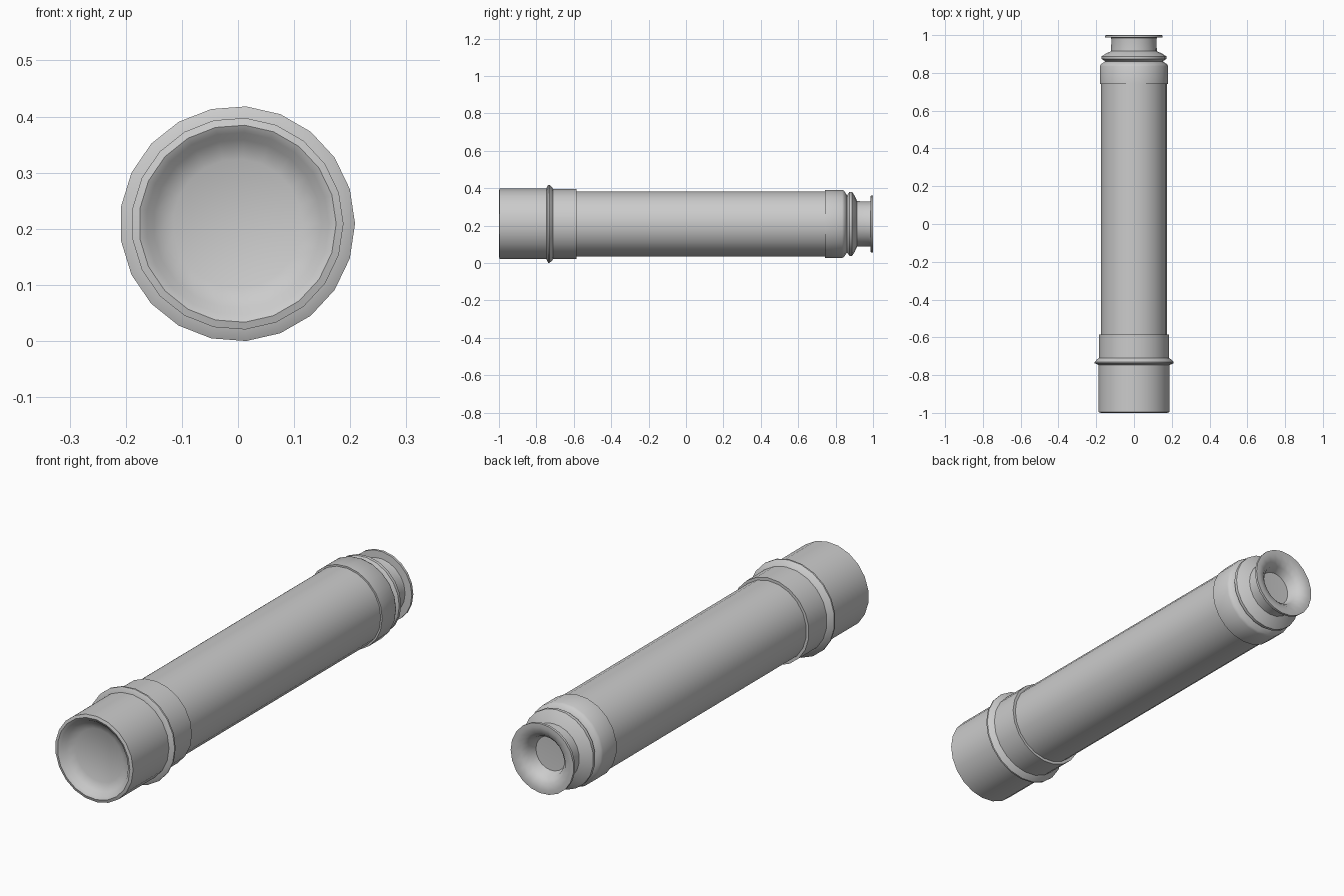
import bpy, bmesh
from math import cos, sin, tau, radians

if "Cube" in bpy.data.objects:
    bpy.data.objects.remove(bpy.data.objects["Cube"])

SIDES = 21
AXIS_X, AXIS_Z = -0.001, 0.209


def lathe(name, profile, angle=40):
    """Revolve (radius, y) points around the telescope's long axis."""
    bm = bmesh.new()
    rings = []
    for r, y in profile:
        if r == 0:
            rings.append([bm.verts.new((AXIS_X, y, AXIS_Z))] * SIDES)
        else:
            rings.append([bm.verts.new((AXIS_X + r * cos(tau * i / SIDES), y,
                                        AXIS_Z + r * sin(tau * i / SIDES)))
                          for i in range(SIDES)])
    for a, b in zip(rings, rings[1:]):
        for i in range(SIDES):
            j = (i + 1) % SIDES
            quad = list(dict.fromkeys((a[i], a[j], b[j], b[i])))
            bm.faces.new(quad)
    bmesh.ops.recalc_face_normals(bm, faces=bm.faces)
    mesh = bpy.data.meshes.new(name)
    bm.to_mesh(mesh)
    bm.free()
    obj = bpy.data.objects.new(name, mesh)
    bpy.context.collection.objects.link(obj)
    bpy.ops.object.select_all(action='DESELECT')
    obj.select_set(True)
    bpy.context.view_layer.objects.active = obj
    bpy.ops.object.shade_smooth_by_angle(angle=radians(angle))
    return obj


# front hood with rounded lip and recessed glass
lathe("objective_hood", [(0, -0.955), (0.115, -0.96), (0.15, -0.975), (0.163, -0.993),
                         (0.176, -1.0), (0.189, -0.996), (0.189, -0.745),
                         (0.150, -0.745), (0, -0.745)])

# raised ring and sleeve behind the hood
lathe("front_collar", [(0, -0.747), (0.189, -0.747), (0.2096, -0.737), (0.2096, -0.73),
                       (0.195, -0.715), (0.187, -0.71), (0.187, -0.585),
                       (0.174, -0.585), (0, -0.585)])

# long main tube
lathe("barrel", [(0, -0.70), (0.1745, -0.70), (0.1745, 0.80), (0, 0.80)])

# sleeve at the eyepiece end
lathe("rear_collar", [(0, 0.742), (0.174, 0.742), (0.182, 0.742), (0.182, 0.835),
                      (0.177, 0.845), (0.152, 0.862), (0, 0.862)])

# bulged ring, neck, flange and funnel-shaped eye cup
lathe("eyepiece", [(0, 0.858), (0.152, 0.86), (0.172, 0.874), (0.172, 0.888),
                   (0.150, 0.902), (0.122, 0.915), (0.120, 0.975), (0.122, 0.986),
                   (0.153, 0.988), (0.153, 0.999), (0.135, 1.0), (0.108, 0.992),
                   (0.088, 0.972), (0.075, 0.935), (0, 0.932)])
